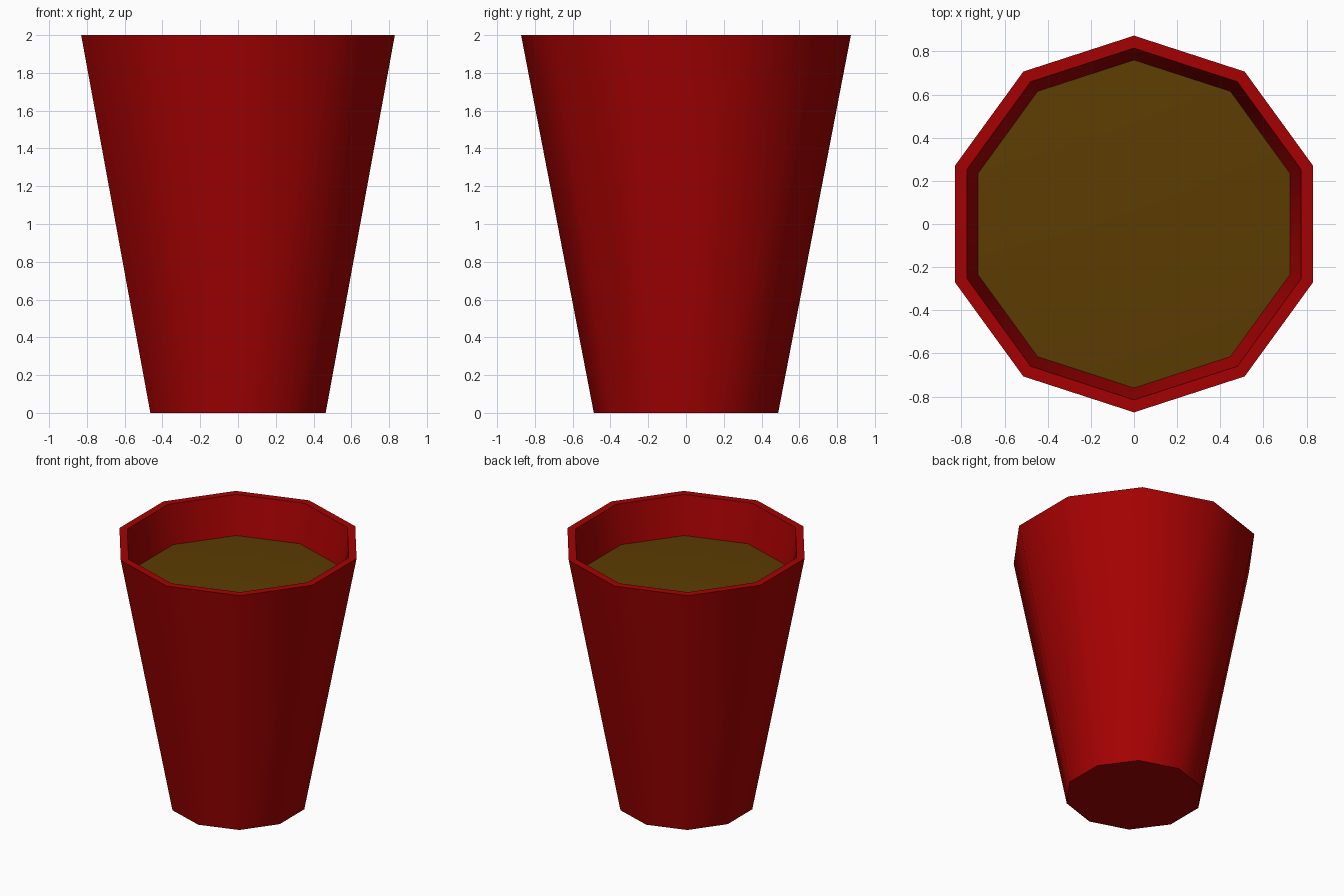
import bpy, bmesh, math

if "Cube" in bpy.data.objects:
    bpy.data.objects.remove(bpy.data.objects["Cube"])

SIDES = 10


def material(name, rgb):
    m = bpy.data.materials.new(name)
    m.diffuse_color = (*rgb, 1)
    m.use_nodes = True
    m.node_tree.nodes["Principled BSDF"].inputs["Base Color"].default_value = m.diffuse_color
    return m


def ring(bm, r, z):
    # decagon ring with a corner on the +y axis
    a = [math.pi / 2 + i * math.tau / SIDES for i in range(SIDES)]
    return [bm.verts.new((r * math.cos(t), r * math.sin(t), z)) for t in a]


def bridge(bm, lower, upper, smooth):
    for i in range(SIDES):
        j = (i + 1) % SIDES
        f = bm.faces.new((lower[i], lower[j], upper[j], upper[i]))
        f.smooth = smooth


def finish(bm, name, mat):
    mesh = bpy.data.meshes.new(name)
    bm.to_mesh(mesh)
    bm.free()
    mesh.materials.append(mat)
    ob = bpy.data.objects.new(name, mesh)
    bpy.context.collection.objects.link(ob)
    return ob


red = material("cup red", (0.38, 0.0004, 0.0006))
brown = material("drink brown", (0.108, 0.046, 0.0006))

# Cup: tapered outer wall, flat rim, inner wall down to the drink
bm = bmesh.new()
base = ring(bm, 0.488, 0)
top = ring(bm, 0.873, 2)
lip = ring(bm, 0.815, 2)
level = ring(bm, 0.760, 1.706)
bm.faces.new(base[::-1])
bridge(bm, base, top, True)
bridge(bm, top, lip, False)
bridge(bm, lip, level, True)
# sharp edges at base and rim keep the flat faces crisp
for e in bm.edges:
    if len(e.link_faces) == 2 and e.calc_face_angle() > math.radians(50):
        e.smooth = False
finish(bm, "cup", red)

# Drink: very shallow smooth dome
bm = bmesh.new()
edge = ring(bm, 0.760, 1.706)
middle = bm.verts.new((0, 0, 1.756))
for i in range(SIDES):
    bm.faces.new((edge[i], edge[(i + 1) % SIDES], middle)).smooth = True
finish(bm, "drink", brown)
